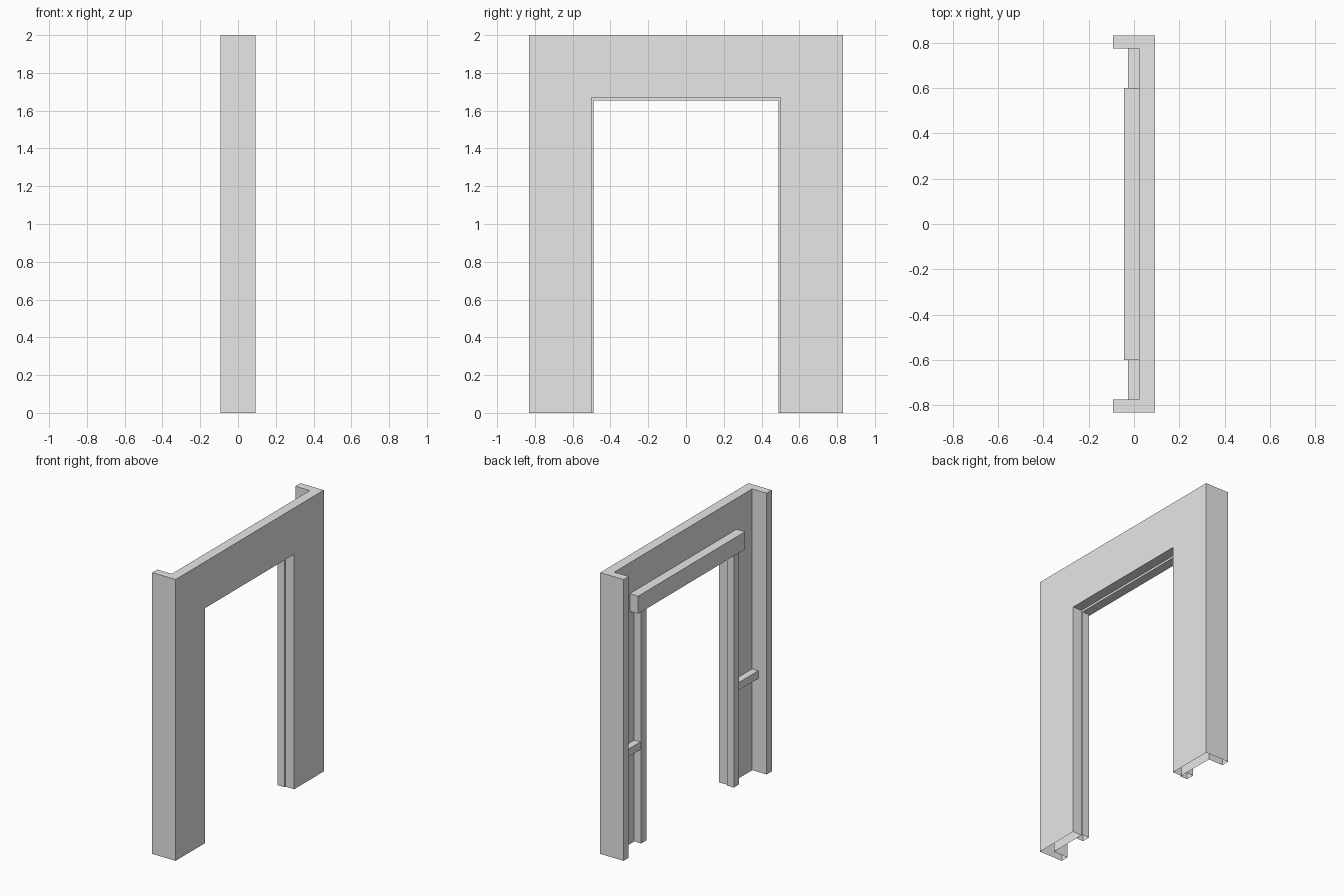
import bpy
import bmesh

if "Cube" in bpy.data.objects:
    bpy.data.objects.remove(bpy.data.objects["Cube"], do_unlink=True)

grey = bpy.data.materials.new("plain_grey")
grey.use_nodes = True
grey.diffuse_color = (0.8, 0.8, 0.8, 1)
grey.node_tree.nodes["Principled BSDF"].inputs["Base Color"].default_value = (0.8, 0.8, 0.8, 1)

BACK, FRONT = 0.022, 0.092        # panel thickness along x
OUTER, INNER, GAP = 0.832, 0.775, 0.5   # half widths along y
HEAD, TOP = 1.67, 2.0


def prism(bm, outline, z0, z1, top=True, bottom=True):
    """Extrude a plan outline (counter-clockwise) between two heights."""
    low = [bm.verts.new((x, y, z0)) for x, y in outline]
    high = [bm.verts.new((x, y, z1)) for x, y in outline]
    n = len(outline)
    for i in range(n):
        j = (i + 1) % n
        bm.faces.new((low[i], low[j], high[j], high[i]))
    if top:
        bm.faces.new(high)
    if bottom:
        bm.faces.new(low[::-1])


def rect(x0, x1, y0, y1):
    return [(x0, y0), (x1, y0), (x1, y1), (x0, y1)]


def finish(bm, name):
    bmesh.ops.remove_doubles(bm, verts=bm.verts, dist=0.0001)
    bmesh.ops.recalc_face_normals(bm, faces=bm.faces)
    mesh = bpy.data.meshes.new(name)
    bm.to_mesh(mesh)
    bm.free()
    mesh.materials.append(grey)
    obj = bpy.data.objects.new(name, mesh)
    bpy.context.collection.objects.link(obj)
    return obj


def block(name, x0, x1, y0, y1, z0, z1, bottom=True):
    bm = bmesh.new()
    prism(bm, rect(x0, x1, y0, y1), z0, z1, bottom=bottom)
    return finish(bm, name)


# Door surround: L-shaped hollow legs, open below, under a C-shaped lintel
bm = bmesh.new()
leg = [(FRONT, GAP), (FRONT, OUTER), (-FRONT, OUTER),
       (-FRONT, INNER), (BACK, INNER), (BACK, GAP)]
mirrored_leg = [(x, -y) for x, y in reversed(leg)]
prism(bm, leg, 0, HEAD, top=False, bottom=False)
prism(bm, mirrored_leg, 0, HEAD, top=False, bottom=False)
prism(bm, leg + mirrored_leg, HEAD, TOP, bottom=False)
soffit = rect(BACK, FRONT, -GAP, GAP)
bm.faces.new([bm.verts.new((x, y, HEAD)) for x, y in reversed(soffit)])
finish(bm, "door_surround")

# Header beam over the opening
block("header_beam", -0.044, BACK, -0.6, 0.6, 1.655, 1.78)

# Door posts and short middle rails on both sides
for side, s in (("left", 1), ("right", -1)):
    y0, y1 = sorted((0.49 * s, 0.55 * s))
    block(side + "_door_post", -0.033, BACK, y0, y1, 0, 1.655, bottom=False)
    y0, y1 = sorted((0.55 * s, INNER * s))
    block(side + "_middle_rail", -0.026, BACK, y0, y1, 0.665, 0.72)
